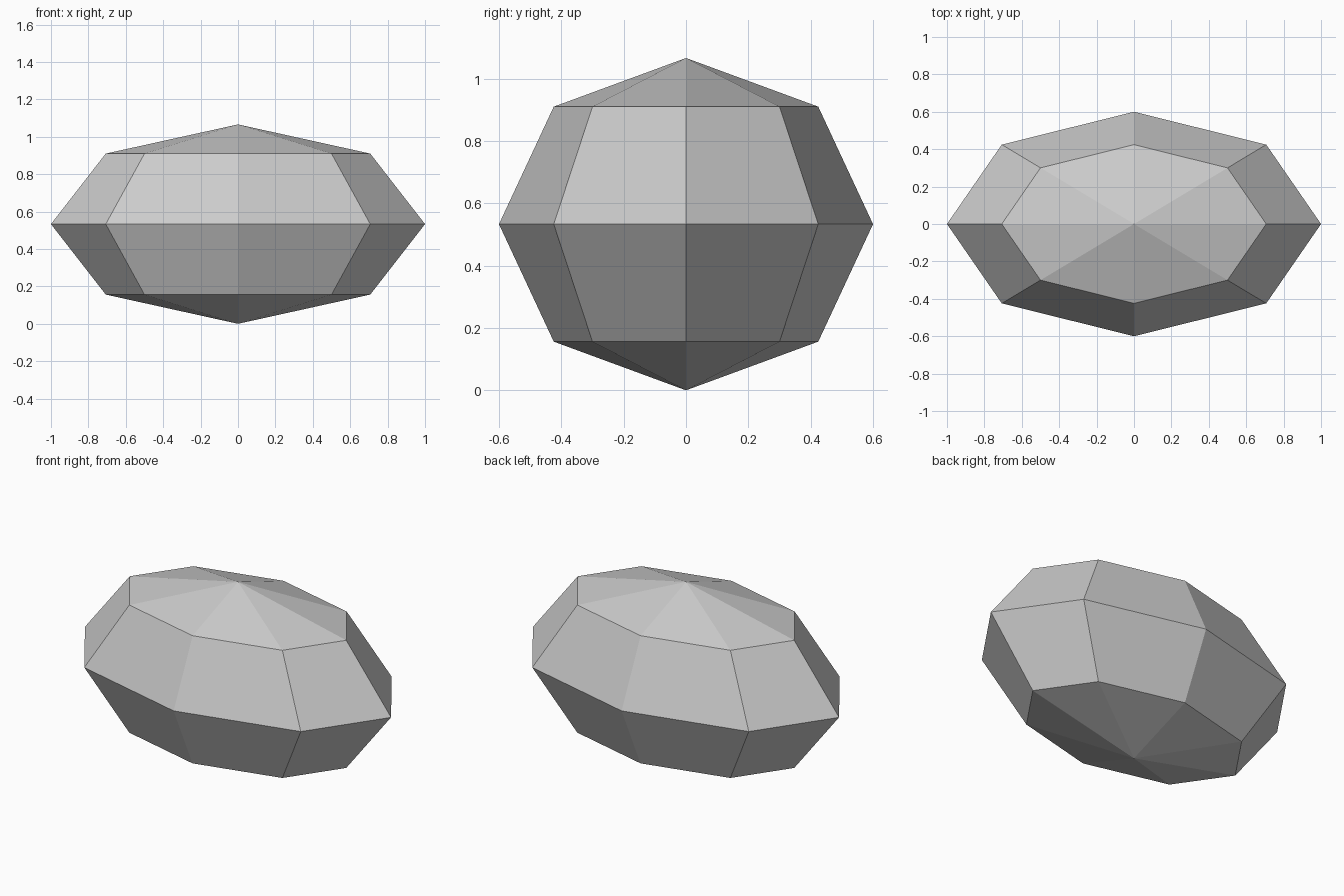
import bpy
import bmesh
from mathutils import Matrix

if "Cube" in bpy.data.objects:
    bpy.data.objects.remove(bpy.data.objects["Cube"])

HALF = (1.0, 0.6, 0.533)  # half sizes along x, y, z

# Single stone grey
grey = bpy.data.materials.new("stone_grey")
grey.diffuse_color = (0.6, 0.6, 0.6, 1.0)
grey.use_nodes = True
grey.node_tree.nodes["Principled BSDF"].inputs["Base Color"].default_value = grey.diffuse_color

# Faceted boulder: a coarse eight-sided sphere squashed to an ellipsoid
bm = bmesh.new()
bmesh.ops.create_uvsphere(bm, u_segments=8, v_segments=4, radius=1.0)
bmesh.ops.transform(bm, matrix=Matrix.Diagonal((*HALF, 1.0)), verts=bm.verts)
bmesh.ops.translate(bm, vec=(0, 0, HALF[2]), verts=bm.verts)

mesh = bpy.data.meshes.new("boulder")
bm.to_mesh(mesh)
bm.free()
mesh.materials.append(grey)
boulder = bpy.data.objects.new("boulder", mesh)
bpy.context.collection.objects.link(boulder)
